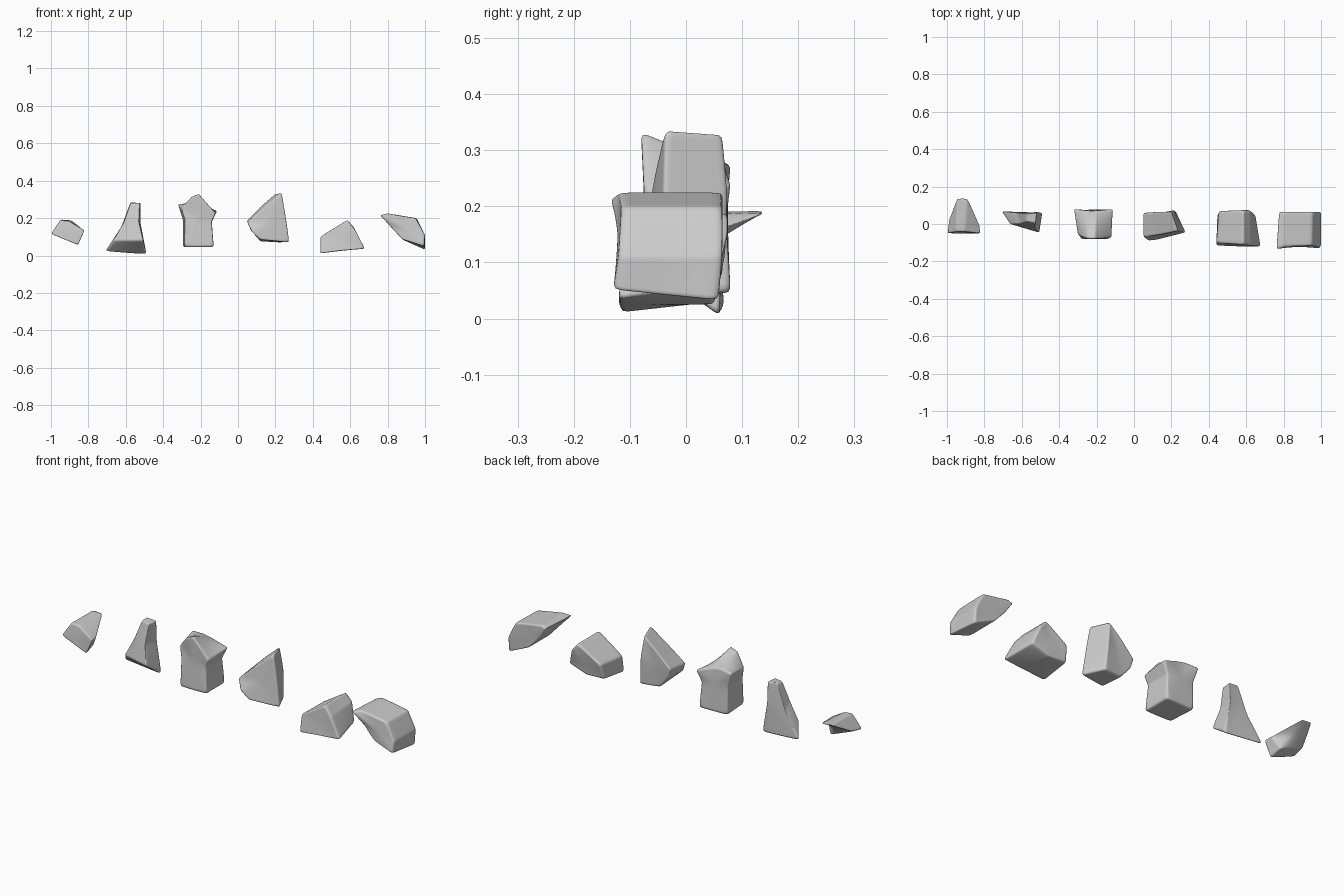
import bpy, bmesh
from mathutils import Vector


def rock(name, front, back, crease=0.58):
    """Chipped stone: front outline lofted to back outline, softened with creased subdivision."""
    n = len(front)
    bm = bmesh.new()
    cl = bm.edges.layers.float.new("crease_edge")
    f = [bm.verts.new(p) for p in front]
    b = [bm.verts.new(p) for p in back]
    for i in range(n):
        j = (i + 1) % n
        bm.faces.new((f[i], f[j], b[j], b[i]))
    for e in bm.edges:
        e[cl] = crease
    # fan caps keep the broken faces gently curved
    for ring in (f, b):
        c = bm.verts.new(sum((v.co for v in ring), Vector()) / n)
        for i in range(n):
            bm.faces.new((ring[i], ring[(i + 1) % n], c))
    bmesh.ops.recalc_face_normals(bm, faces=bm.faces[:])
    me = bpy.data.meshes.new(name)
    bm.to_mesh(me)
    bm.free()
    me.shade_smooth()
    ob = bpy.data.objects.new(name, me)
    bpy.context.collection.objects.link(ob)
    sub = ob.modifiers.new("soften", 'SUBSURF')
    sub.levels = sub.render_levels = 4
    return ob


# small wedge, pointed to the back
rock("rock_wedge",
     [(-1.0, -.05, .115), (-.95, -.04, .19), (-.905, -.04, .185), (-.82, -.05, .135), (-.855, -.05, .055)],
     [(-.99, .02, .125), (-.945, .14, .192), (-.89, .14, .188), (-.825, -.01, .135), (-.86, .02, .075)])

# thin upright spike with a skewed foot
rock("rock_spike",
     [(-.665, .0, .08), (-.61, .0, .18), (-.575, .015, .28), (-.525, .005, .28), (-.53, -.02, .18), (-.505, -.048, .08)],
     [(-.712, .068, .02), (-.625, .06, .15), (-.575, .055, .285), (-.52, .06, .28), (-.52, .065, .17), (-.488, .06, .003)])

# square block with flared shoulders and a peak at the front
rock("rock_block",
     [(-.285, -.08, .045), (-.285, -.07, .19), (-.30, -.06, .25), (-.25, -.08, .315),
      (-.21, -.08, .333), (-.12, -.075, .225), (-.14, -.07, .18), (-.13, -.08, .045)],
     [(-.295, .075, .045), (-.295, .07, .19), (-.322, .08, .275), (-.25, .07, .28),
      (-.20, .07, .27), (-.112, .08, .24), (-.14, .07, .18), (-.13, .08, .045)])

# tall slanted slab
rock("rock_slab",
     [(.05, -.07, .175), (.145, -.055, .26), (.235, -.037, .338), (.255, -.04, .22), (.277, -.045, .07), (.12, -.085, .085), (.075, -.09, .125)],
     [(.05, .06, .19), (.13, .065, .27), (.2, .065, .33), (.215, .075, .22), (.225, .065, .07), (.12, .05, .075), (.065, .055, .14)])

# low ridge
rock("rock_ridge",
     [(.44, -.115, .01), (.44, -.10, .10), (.585, -.11, .19), (.625, -.115, .14), (.68, -.12, .035), (.55, -.12, .025)],
     [(.445, .05, .03), (.455, .07, .11), (.585, .075, .19), (.62, .075, .15), (.65, .05, .06), (.55, .05, .025)])

# leaning cushion-shaped slab
rock("rock_leaning",
     [(.76, -.135, .215), (.80, -.12, .225), (.95, -.115, .20), (1.0, -.12, .11), (.995, -.13, .05), (.88, -.12, .085), (.82, -.115, .15)],
     [(.775, .065, .215), (.80, .065, .225), (.955, .065, .20), (1.0, .065, .11), (1.0, .058, .03), (.88, .06, .085), (.82, .06, .15)])
